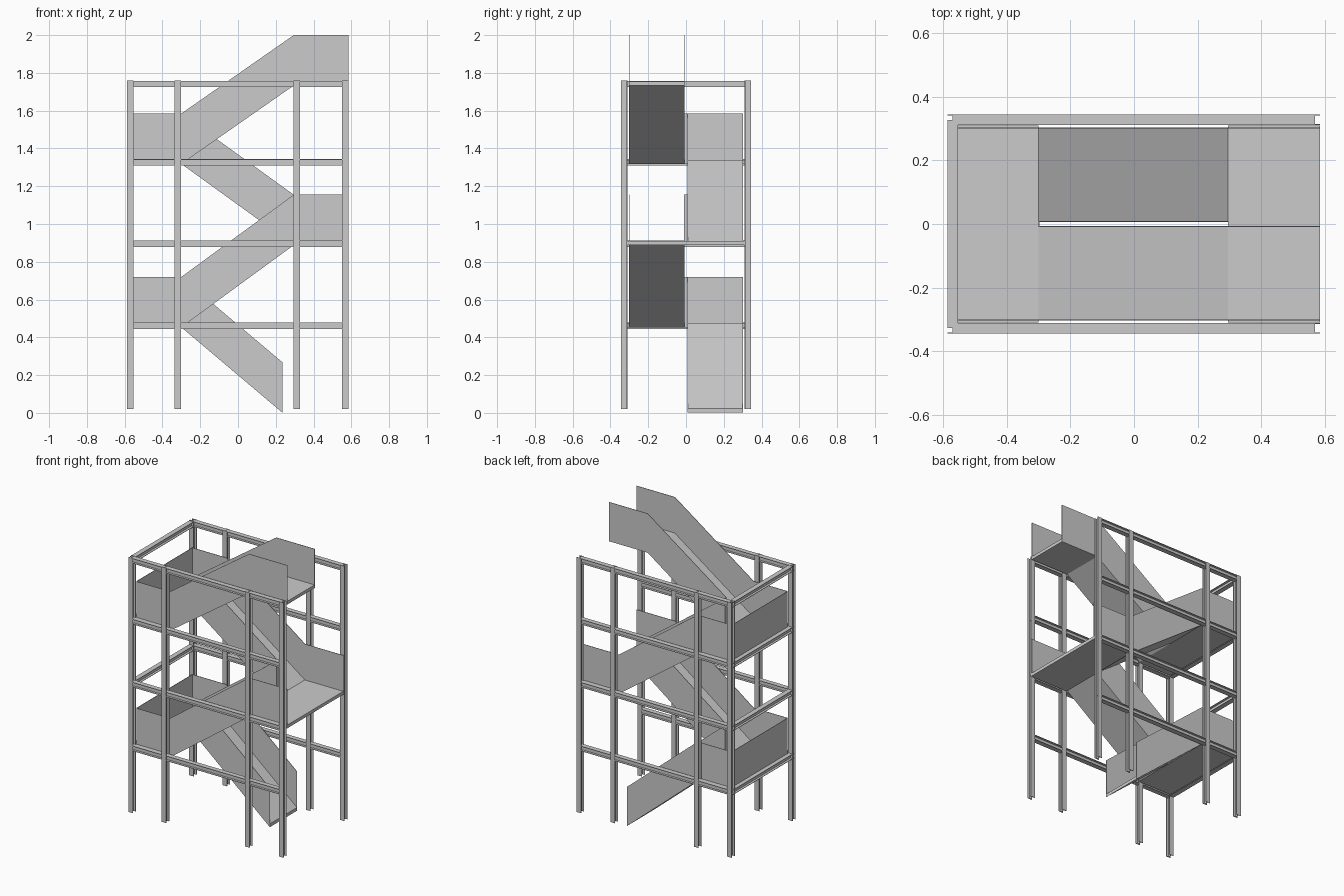
import bpy, bmesh
from mathutils import Vector

cube = bpy.data.objects.get("Cube")
if cube:
    bpy.data.objects.remove(cube, do_unlink=True)

GREY = (0.6, 0.6, 0.6, 1)
steel = bpy.data.materials.new("grey_steel")
steel.use_nodes = True
steel.diffuse_color = GREY
steel.node_tree.nodes["Principled BSDF"].inputs["Base Color"].default_value = GREY

SLAB, RAIL, SHEET = 0.022, 0.245, 0.003   # deck depth, panel height, sheet thickness
SIZE, WALL = 0.034, 0.003                 # steel section width and wall
LEFT, RIGHT = -0.3, 0.295                 # where flights meet landings
LEVELS = [0.475, 0.91, 1.34, 1.755]       # landing heights


def extrude(name, loops, vec):
    """Extrude closed outlines along vec into one object."""
    bm = bmesh.new()
    for pts in loops:
        face = bm.faces.new([bm.verts.new(p) for p in pts])
        out = bmesh.ops.extrude_face_region(bm, geom=[face], use_keep_orig=True)
        verts = [g for g in out["geom"] if isinstance(g, bmesh.types.BMVert)]
        bmesh.ops.translate(bm, vec=vec, verts=verts)
    bmesh.ops.recalc_face_normals(bm, faces=bm.faces)
    mesh = bpy.data.meshes.new(name)
    bm.to_mesh(mesh)
    bm.free()
    mesh.materials.append(steel)
    obj = bpy.data.objects.new(name, mesh)
    bpy.context.collection.objects.link(obj)
    return obj


def ribbon(name, path, below, above, y0, y1):
    """Band following an x-z path, extruded from y0 to y1."""
    pts = [(x, y0, z - below) for x, z in path]
    pts += [(x, y0, z + above) for x, z in reversed(path)]
    return extrude(name, [pts], Vector((0, y1 - y0, 0)))


def h_section(name, start, end, flange, web):
    """Thin H-profile; flange runs across the faces, web joins them."""
    start, end = Vector(start), Vector(end)
    f, w = Vector(flange), Vector(web)
    h, t = SIZE / 2, WALL / 2

    def rect(centre, a, b):
        c = start + w * centre
        return [c - f * a - w * b, c + f * a - w * b, c + f * a + w * b, c - f * a + w * b]
    loops = [rect(h - t, h, t), rect(t - h, h, t), rect(0, t, h - WALL)]
    return extrude(name, loops, end - start)


X, Y, Z = (1, 0, 0), (0, 1, 0), (0, 0, 1)
END, SIDE = 0.57, 0.328

# Steel frame: posts, long beams on both sides, cross beams at the left end
for side, y in (("front", -SIDE), ("back", SIDE)):
    for i, x in enumerate((-END, -0.318, 0.312, 0.568)):
        h_section(f"{side}_post_{i + 1}", (x, y, 0.02), (x, y, 1.76), X, Y)
    for i, z in enumerate(LEVELS):
        h_section(f"{side}_beam_{i + 1}", (-END, y, z - 0.014), (END, y, z - 0.014), Y, Z)
for i, z in enumerate(LEVELS):
    h_section(f"end_beam_{i + 1}", (-END, -SIDE, z - 0.014), (-END, SIDE, z - 0.014), X, Z)

# Landings
z1, z2, z3, z4 = LEVELS
for name, xa, xb, z, ya, yb in (("lower_landing", -0.555, LEFT, z1, -0.31, 0.31),
                                ("middle_landing", RIGHT, 0.585, z2, -0.31, 0.31),
                                ("upper_landing", -0.555, LEFT, z3, -0.31, 0.31),
                                ("top_landing", RIGHT, 0.585, z4, -0.3, -0.01)):
    ribbon(name, [(xa, z), (xb, z)], SLAB, 0, ya, yb)

# Flights: sloping deck, outer panel running on over landings, inner panel
FLIGHTS = [(0.235, 0.023, LEFT, z1, 1), (LEFT, z1, RIGHT, z2, -1),
           (RIGHT, z2, LEFT, z3, 1), (LEFT, z3, RIGHT, z4, -1)]
for i, (xa, za, xb, zb, s) in enumerate(FLIGHTS):
    n = i + 1
    run = [(xa, za), (xb, zb)]
    ribbon(f"flight_{n}_deck", run, SLAB, 0, s * 0.01, s * 0.3)
    before = [] if i == 0 else [(-0.555 if xa < 0 else 0.585, za)]
    after = [(-0.555 if xb < 0 else 0.585, zb)]
    ribbon(f"flight_{n}_outer_panel", before + run + after, SLAB, RAIL, s * 0.3, s * (0.3 + SHEET))
    inner = run + after if i == 3 else run
    ribbon(f"flight_{n}_inner_panel", inner, SLAB, RAIL, s * 0.01, s * (0.01 - SHEET))

# Strips closing the gap between inner panels at each turn
for x, z in ((LEFT, z1), (RIGHT, z2), (LEFT, z3)):
    ribbon(f"turn_strip_{z}", [(x, z), (x + SHEET, z)], SLAB, RAIL, -0.01, 0.01)

# End panels on the left landings
for name, z in (("lower_end_panel", z1), ("upper_end_panel", z3)):
    ribbon(name, [(-0.558, z), (-0.555, z)], SLAB, RAIL, -0.3, 0.3)
